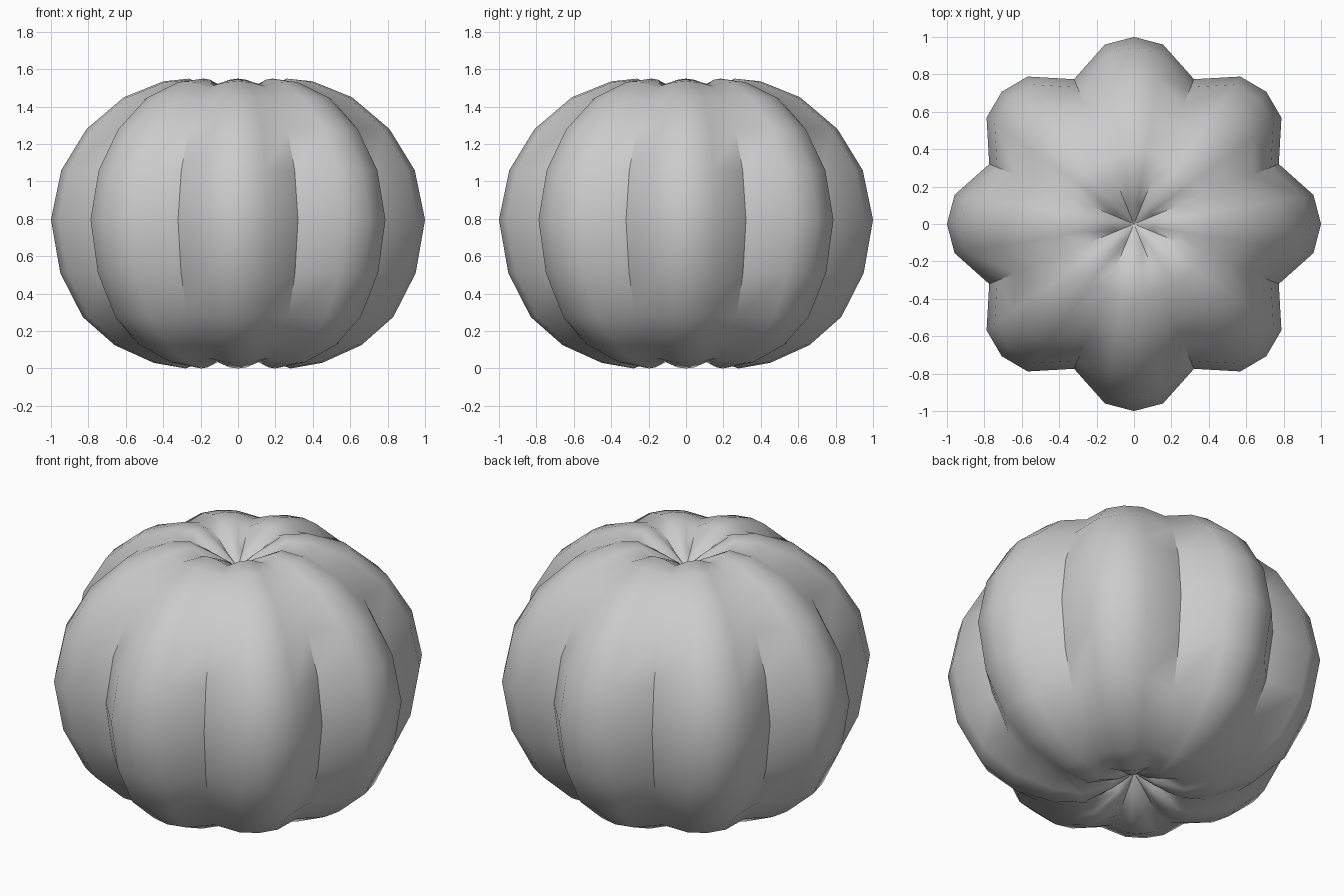
import bpy, bmesh
from math import sin, cos, radians

cube = bpy.data.objects.get("Cube")
if cube:
    bpy.data.objects.remove(cube, do_unlink=True)

grey = bpy.data.materials.new("pale grey")
grey.use_nodes = True
colour = (0.6, 0.6, 0.6, 1)
grey.diffuse_color = colour
grey.node_tree.nodes["Principled BSDF"].inputs["Base Color"].default_value = colour

# Rib profile from bottom to top: radius, height, groove depth 0..1
PROFILE = [(0.11, 0.07, 0.1), (0.28, 0.0, 0.2), (0.45, 0.03, 0.4), (0.66, 0.125, 0.7),
           (0.83, 0.275, 0.92), (0.95, 0.51, 1), (1.0, 0.795, 1), (0.945, 1.06, 1),
           (0.81, 1.28, 0.92), (0.61, 1.45, 0.65), (0.40, 1.535, 0.4), (0.26, 1.55, 0.2),
           (0.11, 1.47, 0.1)]
BOTTOM_POLE, TOP_POLE, MIDDLE = 0.15, 1.39, 0.795
LOBES = 8
# One lobe: angle from its ridge, inward scale at full groove depth
LOBE = [(0, 0), (9.2, 0.028), (22.5, 0.162), (35.8, 0.028)]

bm = bmesh.new()
rings = []
for radius, height, depth in PROFILE:
    ring = []
    for lobe in range(LOBES):
        for angle, inset in LOBE:
            a = radians(lobe * 360 / LOBES + angle)
            r = radius * (1 - inset * depth)
            # grooves sink towards the middle near both ends
            z = height + (MIDDLE - height) * inset * (1 - depth) * 0.35
            ring.append(bm.verts.new((r * cos(a), r * sin(a), z)))
    rings.append(ring)

# Skin between rings, then close the two dimples
n = len(rings[0])
for low, high in zip(rings, rings[1:]):
    for i in range(n):
        j = (i + 1) % n
        bm.faces.new((low[i], low[j], high[j], high[i]))
bottom = bm.verts.new((0, 0, BOTTOM_POLE))
top = bm.verts.new((0, 0, TOP_POLE))
for i in range(n):
    j = (i + 1) % n
    bm.faces.new((bottom, rings[0][j], rings[0][i]))
    bm.faces.new((top, rings[-1][i], rings[-1][j]))
bmesh.ops.recalc_face_normals(bm, faces=bm.faces)

mesh = bpy.data.meshes.new("pumpkin_body")
bm.to_mesh(mesh)
bm.free()
mesh.materials.append(grey)
body = bpy.data.objects.new("pumpkin_body", mesh)
bpy.context.collection.objects.link(body)

# Smooth ribs with crisp grooves
bpy.ops.object.select_all(action="DESELECT")
body.select_set(True)
bpy.context.view_layer.objects.active = body
bpy.ops.object.shade_smooth_by_angle(angle=radians(40))
